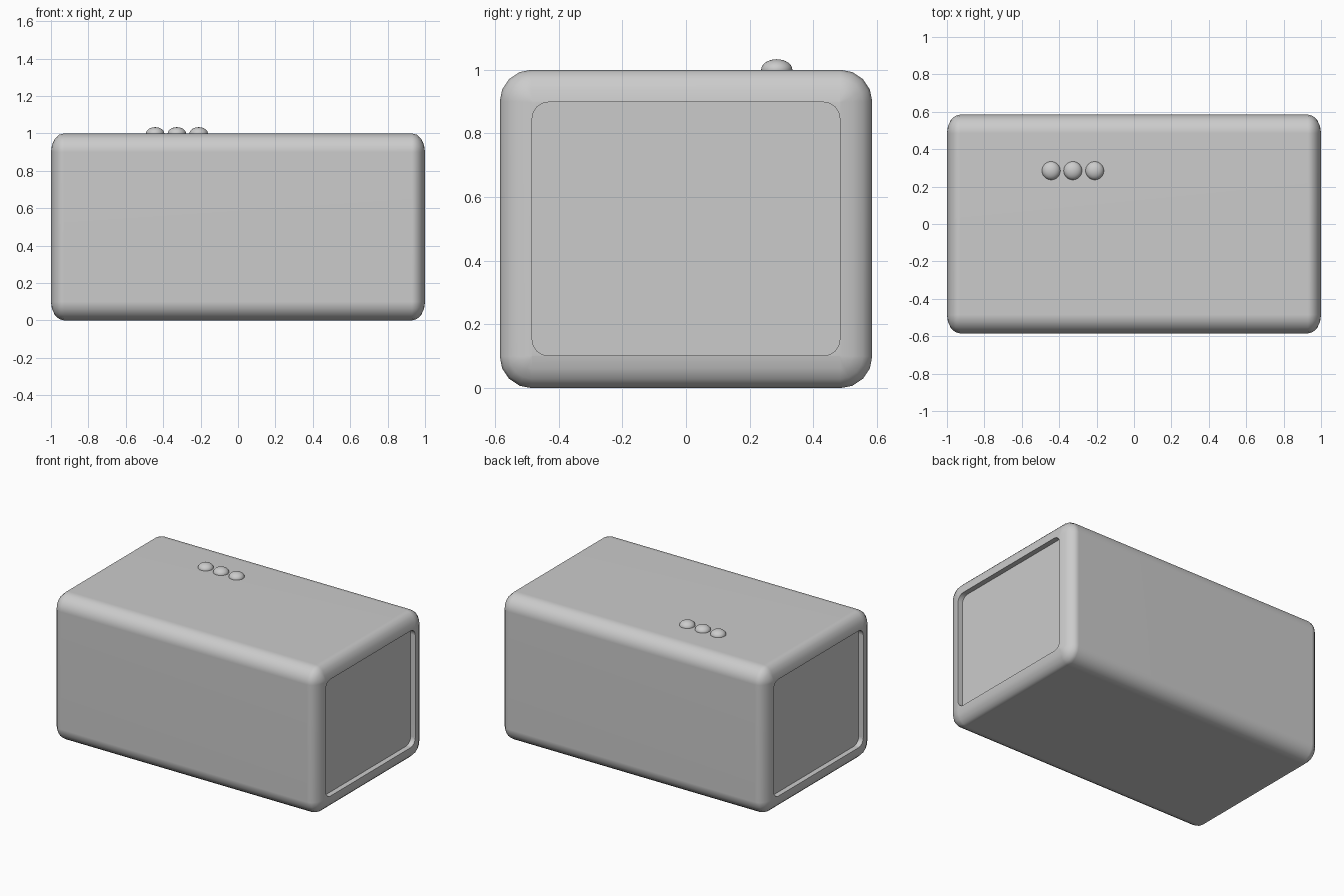
import bpy, bmesh, math

if "Cube" in bpy.data.objects:
    bpy.data.objects.remove(bpy.data.objects["Cube"])

HX, HY, HZ = 1.0, 0.585, 0.5      # half sizes
RX, RYZ = 0.07, 0.1               # edge rounding along x and in the yz section
SEG = 4


def ring(bm, x, inset, radius):
    """Rounded rectangle in the yz plane."""
    verts = []
    cy, cz = HY - inset - radius, HZ - inset - radius
    for q, (sy, sz) in enumerate([(1, 1), (-1, 1), (-1, -1), (1, -1)]):
        for i in range(SEG + 1):
            a = math.pi / 2 * (q + i / SEG)
            verts.append(bm.verts.new((x, sy * cy + radius * math.cos(a),
                                       HZ + sz * cz + radius * math.sin(a))))
    return verts


def finish(bm, name):
    bmesh.ops.recalc_face_normals(bm, faces=bm.faces)
    me = bpy.data.meshes.new(name)
    bm.to_mesh(me)
    bm.free()
    ob = bpy.data.objects.new(name, me)
    bpy.context.collection.objects.link(ob)
    bpy.ops.object.select_all(action='DESELECT')
    ob.select_set(True)
    bpy.context.view_layer.objects.active = ob
    bpy.ops.object.shade_smooth_by_angle(angle=math.radians(40))
    return ob


# Half section from recess floor, over the rim, round the edge
RECESS_DEPTH = 0.035
half = [(HX - RECESS_DEPTH, 0.102, 0.05), (HX, 0.102, 0.05)]
for i in range(SEG + 1):
    a = math.pi / 2 * i / SEG
    d = RYZ * (1 - math.sin(a))
    half.append((HX - RX * (1 - math.cos(a)), d, max(RYZ - d, 0.002)))

# Body: loft through the rings of both mirrored ends
bm = bmesh.new()
stations = half + [(-x, d, r) for x, d, r in reversed(half)]
rings = [ring(bm, *s) for s in stations]
n = len(rings[0])
for a, b in zip(rings, rings[1:]):
    for i in range(n):
        j = (i + 1) % n
        bm.faces.new((a[i], a[j], b[j], b[i]))
bm.faces.new(rings[0])
bm.faces.new(rings[-1])
body = finish(bm, "body")
wn = body.modifiers.new("flat_shading", 'WEIGHTED_NORMAL')
wn.keep_sharp = True

# Three domed buttons on top
for k, x in enumerate((-0.443, -0.327, -0.21)):
    bm = bmesh.new()
    bmesh.ops.create_uvsphere(bm, u_segments=32, v_segments=16, radius=1)
    bmesh.ops.scale(bm, vec=(0.049, 0.049, 0.033), verts=bm.verts)
    bmesh.ops.translate(bm, vec=(x, 0.285, 1.0), verts=bm.verts)
    finish(bm, f"button_{k + 1}")
